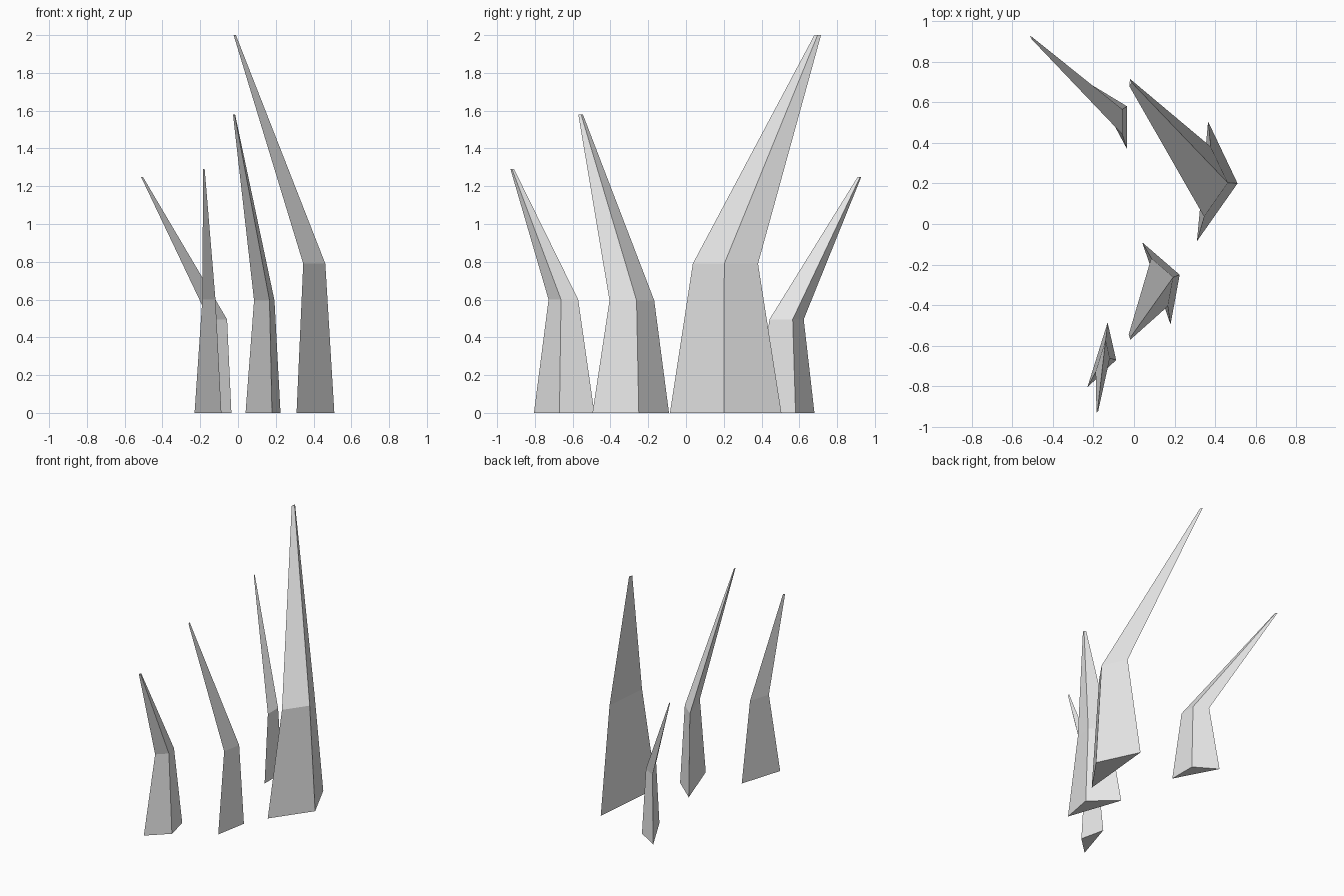
import bpy
import bmesh
from mathutils import Vector

cube = bpy.data.objects.get("Cube")
if cube:
    bpy.data.objects.remove(cube, do_unlink=True)

# One plain grey for all blades
grey = bpy.data.materials.new("light grey")
grey.use_nodes = True
colour = (0.8, 0.8, 0.8, 1.0)
grey.diffuse_color = colour
grey.node_tree.nodes["Principled BSDF"].inputs["Base Color"].default_value = colour


def blade(name, base, bend_z, bend_scale, tip, tip_scale=0.06):
    """Three-sided blade: upright tapering stem, then a leaning spike."""
    corners = [Vector((x, y, 0)) for x, y in base]
    centre = sum(corners, Vector()) / len(corners)
    levels = [(centre, 1.0),
              (centre + Vector((0, 0, bend_z)), bend_scale),
              (Vector(tip), tip_scale)]
    bm = bmesh.new()
    rings = [[bm.verts.new(spot + (c - centre) * scale) for c in corners]
             for spot, scale in levels]
    for low, high in zip(rings, rings[1:]):
        for i in range(len(corners)):
            j = (i + 1) % len(corners)
            bm.faces.new((low[i], low[j], high[j], high[i]))
    # Closed foot and blunt tip
    bm.faces.new(rings[0])
    bm.faces.new(rings[-1])
    bmesh.ops.recalc_face_normals(bm, faces=bm.faces[:])
    mesh = bpy.data.meshes.new(name)
    bm.to_mesh(mesh)
    bm.free()
    mesh.materials.append(grey)
    obj = bpy.data.objects.new(name, mesh)
    bpy.context.collection.objects.link(obj)
    return obj


# Tallest blade, leaning back and right
blade("tall_blade", [(0.51, 0.2), (0.31, -0.085), (0.365, 0.505)],
      0.79, 0.585, (-0.018, 0.697, 2.0))
# Middle blade, leaning forward
blade("middle_blade", [(0.225, -0.25), (0.04, -0.09), (0.18, -0.495)],
      0.595, 0.585, (-0.02, -0.557, 1.58))
# Small front blade
blade("front_blade", [(-0.23, -0.805), (-0.088, -0.67), (-0.13, -0.485)],
      0.6, 0.49, (-0.18, -0.92, 1.29))
# Small back blade, leaning far out
blade("back_blade", [(-0.035, 0.37), (-0.035, 0.58), (-0.2, 0.68)],
      0.495, 0.585, (-0.507, 0.92, 1.25))
